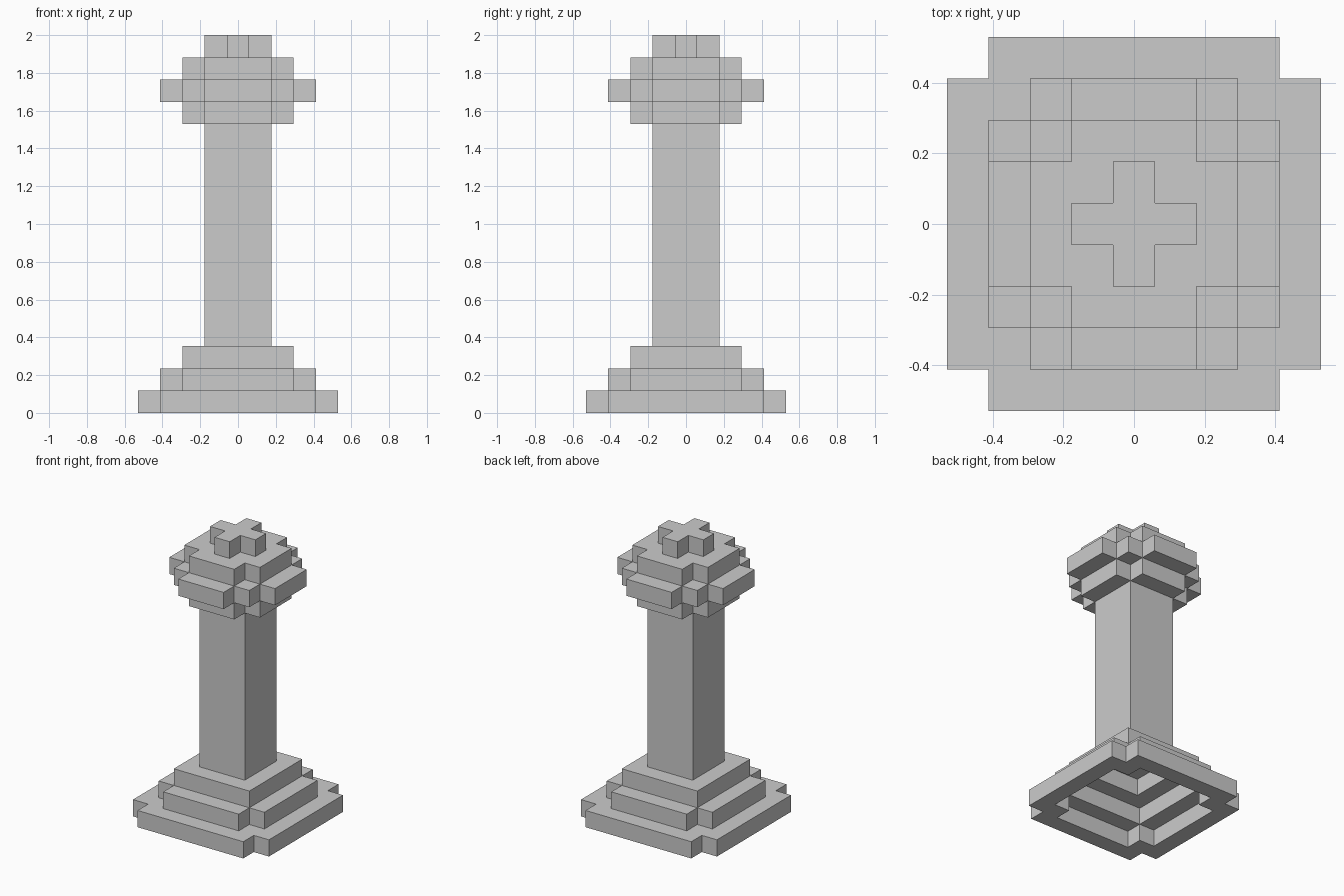
import bpy, bmesh
from mathutils import Vector

if "Cube" in bpy.data.objects:
    bpy.data.objects.remove(bpy.data.objects["Cube"])

U = 2 / 17  # block size


def square(r):
    return {(i, j) for i in range(-r, r + 1) for j in range(-r, r + 1)}


def notched(r, arm):
    # square of half-width r whose corners are cut back to a cross of half-width arm
    return {(i, j) for i, j in square(r) if min(abs(i), abs(j)) <= arm}


def clipped(r):
    # square with only the single corner blocks removed
    return {(i, j) for i, j in square(r) if abs(i) + abs(j) < 2 * r}


# Courses from the ground up: part, height in blocks, plan
courses = [
    ("stepped_base", 1, clipped(4)),
    ("stepped_base", 1, clipped(3)),
    ("stepped_base", 1, square(2)),
    ("column", 10, square(1)),
    ("round_head", 1, clipped(2)),
    ("round_head", 1, notched(3, 1) | square(2)),
    ("round_head", 1, clipped(2)),
    ("top_finial", 1, clipped(1)),
]
base_z = [sum(c[1] for c in courses[:k]) for k in range(len(courses))]
SIDES = [(1, 0, 0), (-1, 0, 0), (0, 1, 0), (0, -1, 0), (0, 0, 1), (0, 0, -1)]

# Hollow shell: drop every block enclosed on all sides (the ground counts as closed)
solid = {(i, j, k) for k, c in enumerate(courses) for i, j in c[2]}


def enclosed(i, j, k):
    return all(k + c < 0 or (i + a, j + b, k + c) in solid for a, b, c in SIDES)


shell = {cell for cell in solid if not enclosed(*cell)}


def add_face(bm, cell, side):
    i, j, k = cell
    h = courses[k][1]
    centre = Vector((i, j, base_z[k] + h / 2))
    half = Vector((0.5, 0.5, h / 2))
    axis = next(n for n in range(3) if side[n])
    u, v = (axis + 1) % 3, (axis + 2) % 3
    corners = []
    for su, sv in ((-1, -1), (1, -1), (1, 1), (-1, 1)):
        p = centre.copy()
        p[axis] += side[axis] * half[axis]
        p[u] += su * half[u]
        p[v] += sv * half[v]
        corners.append(bm.verts.new(p * U))
    if side[axis] < 0:
        corners.reverse()
    bm.faces.new(corners)


# One object per part, made of the exposed block faces
for part in dict.fromkeys(c[0] for c in courses):
    bm = bmesh.new()
    for cell in sorted(shell):
        if courses[cell[2]][0] != part:
            continue
        for side in SIDES:
            if tuple(p + s for p, s in zip(cell, side)) not in shell:
                add_face(bm, cell, side)
    bmesh.ops.remove_doubles(bm, verts=bm.verts, dist=1e-4)
    mesh = bpy.data.meshes.new(part)
    bm.to_mesh(mesh)
    bm.free()
    bpy.context.collection.objects.link(bpy.data.objects.new(part, mesh))
